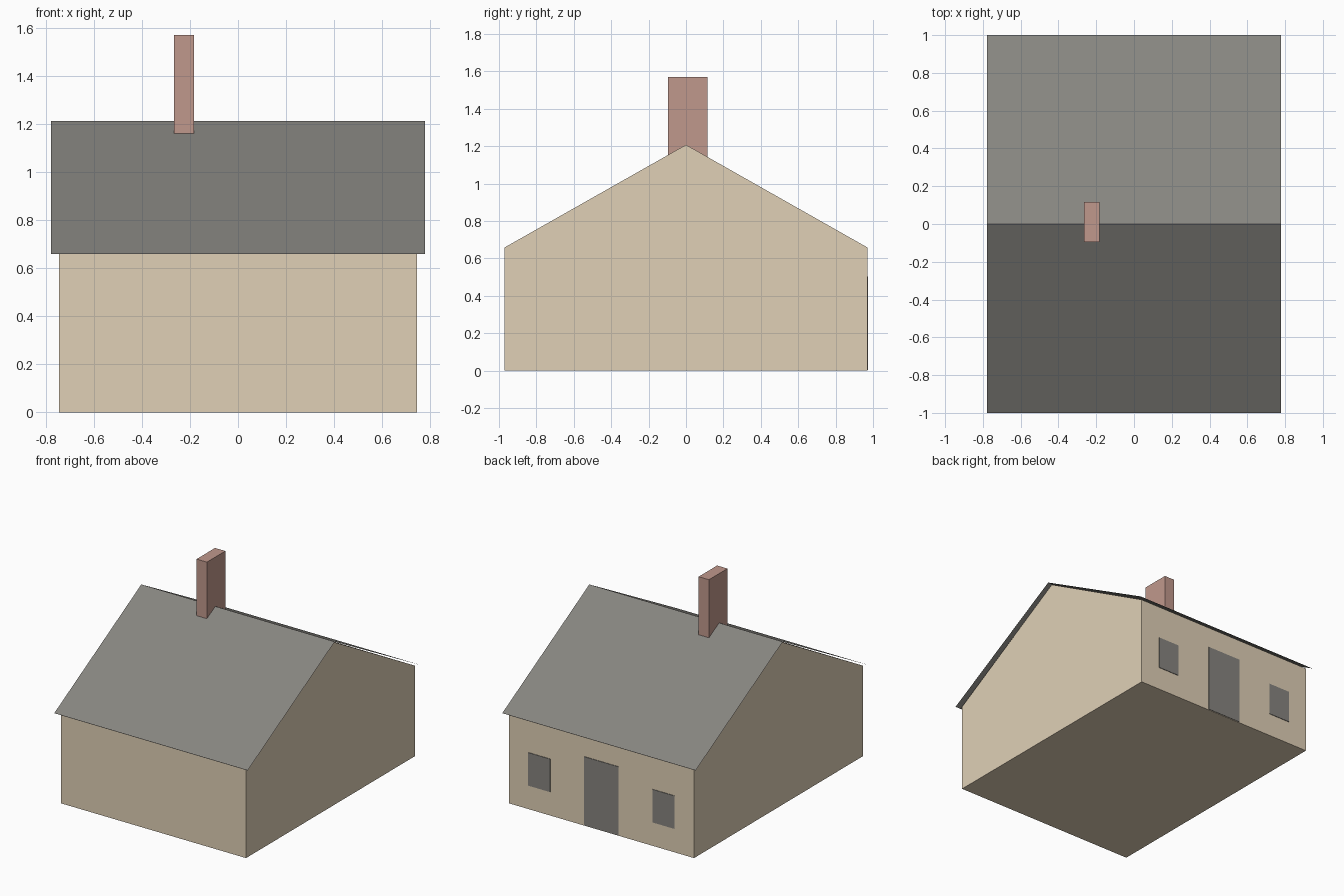
import bpy

cube = bpy.data.objects.get("Cube")
if cube:
    bpy.data.objects.remove(cube, do_unlink=True)


def material(name, rgb):
    """Flat colour from 8-bit display values, stored as linear."""
    col = [((c / 255 + 0.055) / 1.055) ** 2.4 for c in rgb] + [1.0]
    mat = bpy.data.materials.new(name)
    mat.use_nodes = True
    mat.diffuse_color = col
    bsdf = mat.node_tree.nodes["Principled BSDF"]
    bsdf.inputs["Base Color"].default_value = col
    bsdf.inputs["Roughness"].default_value = 0.9
    return mat


def add_mesh(name, verts, faces, mat):
    mesh = bpy.data.meshes.new(name)
    mesh.from_pydata(verts, [], faces)
    mesh.materials.append(mat)
    obj = bpy.data.objects.new(name, mesh)
    bpy.context.collection.objects.link(obj)
    return obj


def extrude_profile(name, profile, half_x, mat, closed=True):
    """Sweep a (y, z) profile along x; cap the ends when it is closed."""
    n = len(profile)
    verts = [(x, y, z) for x in (half_x, -half_x) for y, z in profile]
    faces = [(i, i + n, (i + 1) % n + n, (i + 1) % n)
             for i in range(n if closed else n - 1)]
    if closed:
        faces += [tuple(range(n)), tuple(reversed(range(n, 2 * n)))]
    return add_mesh(name, verts, faces, mat)


def box(name, x, y, z, mat):
    """Box between the given (low, high) pairs."""
    profile = [(y[0], z[0]), (y[1], z[0]), (y[1], z[1]), (y[0], z[1])]
    obj = extrude_profile(name, profile, (x[1] - x[0]) / 2, mat)
    obj.location.x = (x[0] + x[1]) / 2
    return obj


plaster = material("beige plaster", (224, 208, 182))
slate = material("dark grey slate", (135, 133, 128))
brick = material("dull red brick", (192, 152, 140))

WALL_Y, EAVE, RIDGE = 0.97, 0.658, 1.212

# Gabled house body
extrude_profile("house_walls",
                [(-WALL_Y, 0), (WALL_Y, 0), (WALL_Y, EAVE),
                 (0, RIDGE - 0.005), (-WALL_Y, EAVE)], 0.744, plaster)

# Thin roof sheet overhanging the walls
extrude_profile("roof", [(1, EAVE), (0, RIDGE), (-1, EAVE)],
                0.778, slate, closed=False)

# Chimney across the ridge
box("chimney", (-0.266, -0.183), (-0.096, 0.116), (1.1, 1.57), brick)

# Door and windows as thin plates on the back wall
plate_y = (WALL_Y - 0.002, WALL_Y + 0.004)
box("door", (-0.137, 0.137), plate_y, (0.004, 0.503), slate)
for side, cx in (("left", 0.5), ("right", -0.5)):
    box(side + "_window", (cx - 0.088, cx + 0.088), plate_y,
        (0.172, 0.412), slate)
